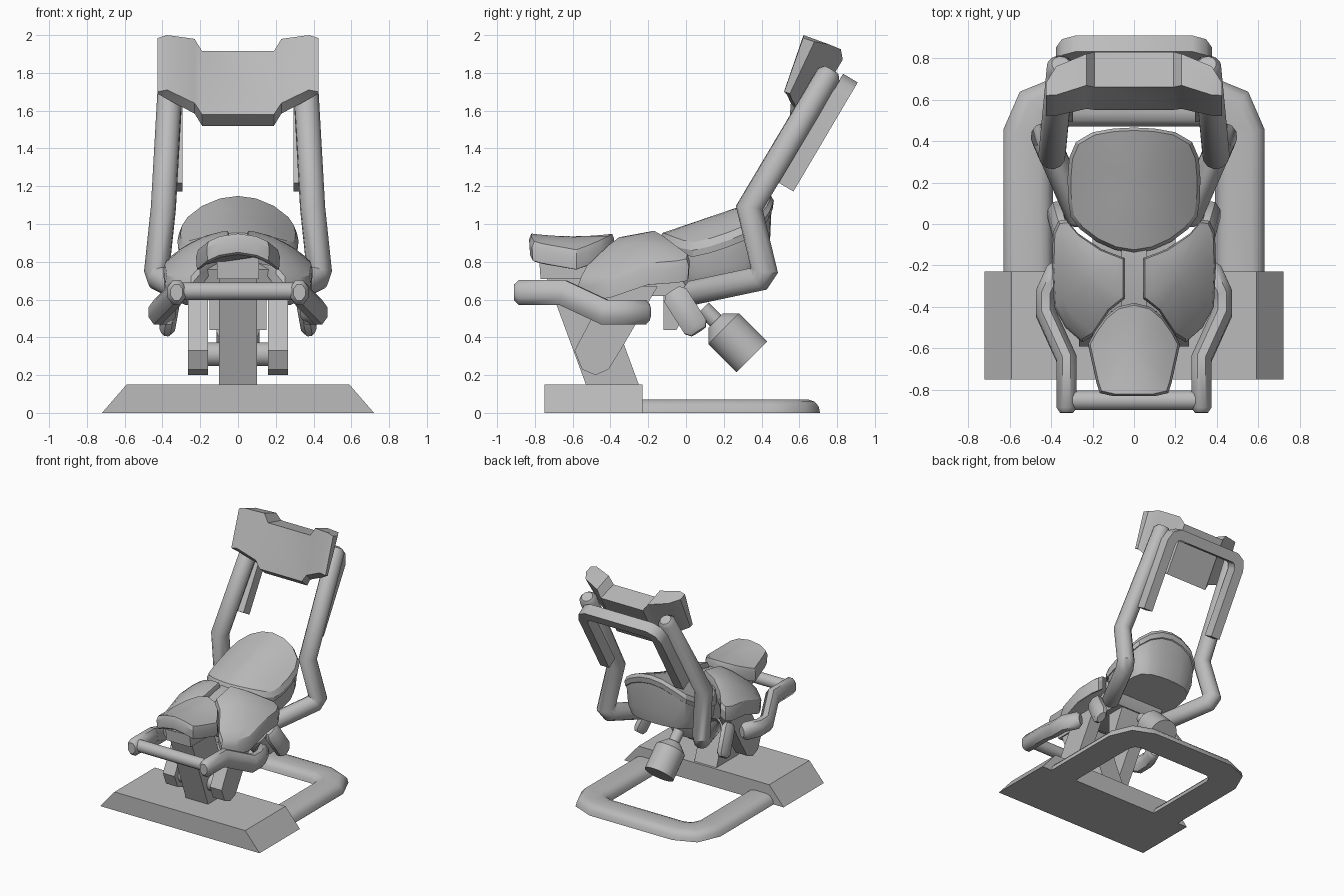
import bpy, bmesh, math
from mathutils import Vector as V

if "Cube" in bpy.data.objects:
    bpy.data.objects.remove(bpy.data.objects["Cube"])

grey = bpy.data.materials.new("plain grey")
grey.use_nodes = True
grey.diffuse_color = (0.5, 0.5, 0.5, 1)
grey.node_tree.nodes["Principled BSDF"].inputs["Base Color"].default_value = (0.5, 0.5, 0.5, 1)


def loft(name, rings, mirror=False, angle=35):
    """Skin a list of equal rings, cap the ends, optionally mirror over x."""
    bm = bmesh.new()
    rows = [[bm.verts.new(p) for p in ring] for ring in rings]
    n = len(rows[0])
    for a, b in zip(rows, rows[1:]):
        for i in range(n):
            j = (i + 1) % n
            bm.faces.new((a[i], a[j], b[j], b[i]))
    bm.faces.new(rows[0])
    bm.faces.new(rows[-1])
    bmesh.ops.recalc_face_normals(bm, faces=bm.faces)
    mesh = bpy.data.meshes.new(name)
    bm.to_mesh(mesh)
    bm.free()
    mesh.materials.append(grey)
    ob = bpy.data.objects.new(name, mesh)
    bpy.context.collection.objects.link(ob)
    if mirror:
        mod = ob.modifiers.new("Mirror", 'MIRROR')
        mod.use_mirror_merge = False
    bpy.ops.object.select_all(action='DESELECT')
    ob.select_set(True)
    bpy.context.view_layer.objects.active = ob
    bpy.ops.object.shade_smooth_by_angle(angle=math.radians(angle))


def prism(name, x0, x1, outline, mirror=False):
    """Side outline (y, z) pushed from x0 to x1."""
    loft(name, [[(x, y, z) for y, z in outline] for x in (x0, x1)], mirror)


def oval(rx, ry, n=12):
    return [(rx * math.cos(math.tau * (i + .5) / n), ry * math.sin(math.tau * (i + .5) / n))
            for i in range(n)]


def sweep(name, path, section, side=(1, 0, 0), mirror=False, cap=0.0):
    """Push a section along a path with mitred corners and chamfered ends."""
    path = [V(p) for p in path]
    dirs = [(b - a).normalized() for a, b in zip(path, path[1:])]
    d = dirs[0]
    u = V(side)
    u = (u - d * u.dot(d)).normalized()
    w = u.cross(d)
    ring = [path[0] + u * a + w * b for a, b in section]
    rings = [ring]
    for i, d in enumerate(dirs):
        end = path[i + 1]
        m = (d + dirs[min(i + 1, len(dirs) - 1)]).normalized()
        ring = [p + d * ((end - p).dot(m) / d.dot(m)) for p in ring]
        rings.append(ring)
    if cap:
        first = [path[0] + (p - path[0]) * .65 - dirs[0] * cap for p in rings[0]]
        last = [path[-1] + (p - path[-1]) * .65 + dirs[-1] * cap for p in rings[-1]]
        rings = [first] + rings + [last]
    loft(name, rings, mirror, 45)


def both(half):
    """Complete a half outline running from x = 0 to x = 0."""
    return half + [(-x, y) for x, y in reversed(half) if x > 0]


def pad(name, outline, centre, height, thick, mirror=False):
    """Cushion whose crown follows height(x, y), with a soft rim and a skirt."""
    cx, cy = centre
    rings = []
    for s, drop in ((.92, thick + .01), (.98, thick), (1, .03), (.95, 0), (.75, 0), (.5, 0), (.25, 0), (.06, 0)):
        pts = [(cx + (x - cx) * s, cy + (y - cy) * s) for x, y in outline]
        rings.append([(x, y, height(x, y) - drop) for x, y in pts])
    loft(name, rings, mirror, 28)


# Floor base: sloped block and low rounded loop behind it
loft("base_block", [[(-x, -.75, z), (x, -.75, z), (x, -.23, z), (-x, -.23, z)]
                    for x, z in ((.72, 0), (.59, .15))])
loop = [(.51, -.3), (.51, .43), (.46, .545), (.35, .59)]
loop = loop + [(-x, y) for x, y in reversed(loop)]
rise = [(.12, 0), (.112, .035), (.09, .06), (.055, .072)]
sweep("base_loop", [(x, y, 0) for x, y in loop], rise + [(-x, z) for x, z in reversed(rise)])

# Leaning post, swinging brackets and pivot
prism("front_post", -.1, .1, [(-.53, .15), (-.25, .15), (-.46, .72), (-.74, .72)])
prism("pivot_bracket", .16, .265, [(-.59, .33), (-.55, .23), (-.48, .2), (-.41, .23), (-.33, .36),
                                  (-.15, .67), (-.4, .67), (-.5, .5)], True)
sweep("pivot_pin", [(-.18, -.48, .31), (.18, -.48, .31)], oval(.065, .065), (0, 1, 0))

# Body under the cushions
prism("seat_underbody", -.2, .2, [(-.48, .76), (-.45, .68), (-.35, .62), (.05, .62),
                                 (.1, .7), (.1, .85), (-.15, .89)])
prism("seat_spine", -.06, .06, [(-.45, .8), (-.4, .88), (-.2, .925), (-.1, .925), (-.05, .85), (-.05, .8)])
prism("front_pad_mount", -.11, .11, [(-.78, .85), (-.77, .71), (-.46, .71), (-.42, .85)])
prism("rear_mount", -.15, .15, [(-.12, .44), (-.05, .44), (.04, .62), (.04, .68), (-.12, .68)])

# Cushions
pad("seat_pad", [(.045, -.165), (.045, -.36), (.12, -.42), (.2, -.54), (.25, -.57), (.33, -.5), (.385, -.4),
                 (.395, -.2), (.39, -.04), (.365, .015), (.325, .02), (.27, -.045), (.16, -.12)],
    (.22, -.25), lambda x, y: .965 - 1.25 * x * x - (y + .18) ** 2 + .4 * x * (y + .3), .11, True)
back_outline = both([(0, -.14), (.09, -.125), (.18, -.085), (.26, -.025), (.305, .035), (.318, .12), (.32, .22),
                     (.312, .32), (.28, .395), (.2, .442), (.1, .46), (0, .465)])


def back_height(x, y):
    return .995 + .34 * y - 1.25 * x * x


pad("back_pad", back_outline, (0, .18), back_height, .07)
pad("front_pad", both([(0, -.83), (.1, -.83), (.165, -.815), (.18, -.77), (.222, -.58), (.19, -.52), (.14, -.45),
                       (.08, -.4), (0, -.38)]),
    (0, -.6), lambda x, y: .935 - 1.6 * x * x + .3 * (y + .6) ** 2, .1)

# Shell below the back cushion
shell = []
for s, mix in ((.84, 0), (.92, .3), (.96, 1)):
    pts = [(x * s, .18 + (y - .18) * s) for x, y in back_outline]
    shell.append([(x, y, (1 - mix) * (.68 + .15 * y) + mix * (back_height(x, y) - .05)) for x, y in pts])
loft("back_shell", shell)

# Front handle
sweep("front_handle_bar", [(-.33, -.85, .645), (.33, -.85, .645)], oval(.048, .048), (0, 1, 0))
sweep("front_handle_arm", [(.325, -.885, .638), (.325, -.65, .636), (.425, -.43, .533), (.425, -.33, .533),
                          (.375, -.22, .533)], oval(.052, .071, 8), mirror=True, cap=.025)

# Hip paddles
sweep("hip_paddle", [(.345, -.055, .62), (.375, .05, .455)], oval(.045, .074, 8), mirror=True, cap=.03)

# Hanging weight
axis = V((0, .707, -.707))
start = V((0, .09, .555))
for name, a, b, r0, r1 in (("weight_neck", 0, .1, .042, .042),
                           ("weight_shoulder", .095, .155, .055, .116),
                           ("weight_body", .155, .365, .116, .116)):
    rings = []
    for dist, r in ((a, r0), (b, r1)):
        c = start + axis * dist
        rings.append([c + V((p, q * .707, q * .707)) for p, q in oval(r, r, 24)])
    loft(name, rings)

# Back frame: bent side tubes and upper rail
sweep("back_tube", [(.26, .03, .635), (.415, .385, .71), (.43, .415, .755), (.395, .335, 1.085),
                    (.355, .755, 1.79)], oval(.067, .067), mirror=True, cap=.03)
rail = [(.335, .53, 1.195), (.335, .81, 1.67), (.315, .838, 1.717), (.27, .85, 1.738)]
rail = rail + [(-x, y, z) for x, y, z in reversed(rail)]
sweep("back_rail", rail, [(-.04, -.045), (.04, -.045), (.04, .045), (-.04, .045)])

# Headrest with raised wings: front top, front bottom, back bottom, back top
half = [(.19, [(.66, 1.915), (.55, 1.58), (.62, 1.52), (.83, 1.87)]),
        (.23, [(.668, 1.98), (.555, 1.64), (.605, 1.585), (.82, 1.925)]),
        (.375, [(.622, 2.0), (.522, 1.71), (.56, 1.66), (.76, 1.95)]),
        (.425, [(.62, 1.985), (.52, 1.7), (.55, 1.69), (.68, 1.965)])]
stations = [(-x, s) for x, s in reversed(half)] + half
loft("headrest", [[(x, y, z) for y, z in s] for x, s in stations], angle=25)
